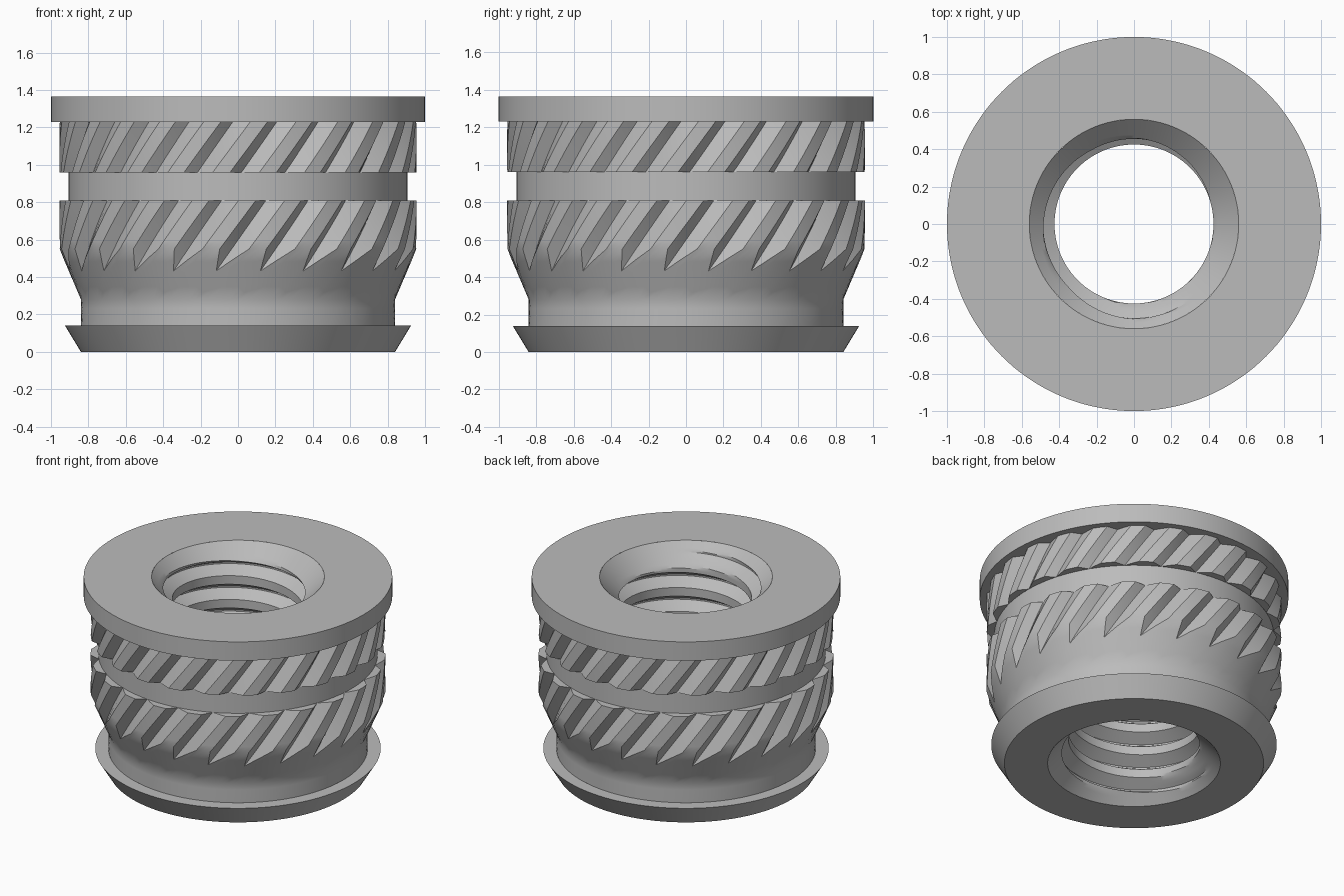
import bpy, bmesh
from math import sin, cos, pi, radians

cube = bpy.data.objects.get("Cube")
if cube:
    bpy.data.objects.remove(cube, do_unlink=True)

metal = bpy.data.materials.new("grey metal")
metal.use_nodes = True
GREY = (0.5, 0.5, 0.5, 1)
metal.diffuse_color = GREY
metal.node_tree.nodes["Principled BSDF"].inputs["Base Color"].default_value = GREY

HEIGHT, RIM = 1.365, 0.56          # total height, mouth radius of the bore
TEETH, TWIST = 24, 0.78            # knurl count, radians of lean per unit of height
LAND, ROOT = 0.955, 0.905          # knurl tip and groove radii
NECK, NECK_TOP, TAPER_TOP = 0.84, 0.28, 0.55


def skin(name, columns, inward=False):
    """Join neighbouring columns of (angle, radius, z) points into a surface."""
    bm = bmesh.new()
    grid = [[bm.verts.new((r * cos(a), r * sin(a), z)) for a, r, z in col]
            for col in columns]
    for left, right in zip(grid, grid[1:]):
        for j in range(len(left) - 1):
            quad = [left[j], right[j], right[j + 1], left[j + 1]]
            bm.faces.new(quad[::-1] if inward else quad)
    bmesh.ops.remove_doubles(bm, verts=bm.verts, dist=0.0004)
    bmesh.ops.dissolve_degenerate(bm, edges=bm.edges, dist=0.0002)
    mesh = bpy.data.meshes.new(name)
    bm.to_mesh(mesh)
    bm.free()
    obj = bpy.data.objects.new(name, mesh)
    bpy.context.collection.objects.link(obj)
    mesh.materials.append(metal)
    bpy.ops.object.select_all(action="DESELECT")
    obj.select_set(True)
    bpy.context.view_layer.objects.active = obj
    bpy.ops.object.shade_smooth_by_angle(angle=radians(25))


def lathe(name, profile, steps=144):
    skin(name, [[(2 * pi * i / steps, r, z) for r, z in profile]
                for i in range(steps + 1)])


def spread(a, b, n):
    return [a + (b - a) * i / n for i in range(n + 1)]


def knurl_columns(make_rows):
    """One column per knurl station: groove root, wide wall, land, steep wall."""
    stations = [(0, ROOT), (0.19, (ROOT + LAND) / 2), (0.38, LAND), (0.57, LAND),
                (0.75, LAND), (0.875, (ROOT + LAND) / 2)]
    start = radians(7.5) - TWIST * 0.43
    columns = []
    for tooth in range(TEETH + 1):
        for u, g in stations if tooth < TEETH else stations[:1]:
            base = start + (tooth + u) * 2 * pi / TEETH
            columns.append([(base + TWIST * z, r, z) for r, z in make_rows(g)])
    return columns


def lower_rows(g):
    # The groove runs out where its radius meets the taper
    end = NECK_TOP + (TAPER_TOP - NECK_TOP) * (g - NECK) / (LAND - NECK)
    rows = [(NECK, z) for z in spread(0.14, NECK_TOP, 3)]
    rows += [(NECK + (g - NECK) * t, NECK_TOP + (end - NECK_TOP) * t)
             for t in spread(0, 1, 4)[1:]]
    rows += [(g, z) for z in spread(end, 0.81, 6)[1:]]
    return rows + [(ROOT, 0.81)]


def upper_rows(g):
    return [(ROOT, 0.96)] + [(g, z) for z in spread(0.96, 1.23, 6)]


# Flared foot, knurled bands, plain waist and top flange
lathe("flared_foot", [(RIM, 0), (NECK, 0), (0.925, 0.14), (NECK, 0.14)])
skin("lower_knurl", knurl_columns(lower_rows))
lathe("waist", [(ROOT, 0.81), (ROOT, 0.96)])
skin("upper_knurl", knurl_columns(upper_rows))
lathe("top_flange", [(ROOT, 1.23), (1, 1.23), (1, HEIGHT), (RIM, HEIGHT)])

# Threaded bore: helical rows, opened out by a chamfer at both mouths
PITCH, MINOR, DEPTH = 0.17, 0.425, 0.08
PHASES = [0, 0.09, 0.18, 0.29, 0.4, 0.47, 0.53, 0.6, 0.71, 0.82, 0.91]


def bore_point(turn, level):
    z = min(max(level * PITCH + 0.063 + turn * PITCH, 0), HEIGHT)
    cut = (0.32 - abs(level % 1 - 0.5)) / 0.29
    thread = MINOR + DEPTH * min(max(cut, 0), 1)
    chamfer = RIM - min(z, HEIGHT - z)
    return 2 * pi * turn, max(thread, chamfer), z


levels = [k + p for k in range(-3, 10) for p in PHASES]
skin("threaded_bore", [[bore_point(i / 96, lv) for lv in levels]
                       for i in range(97)], inward=True)
